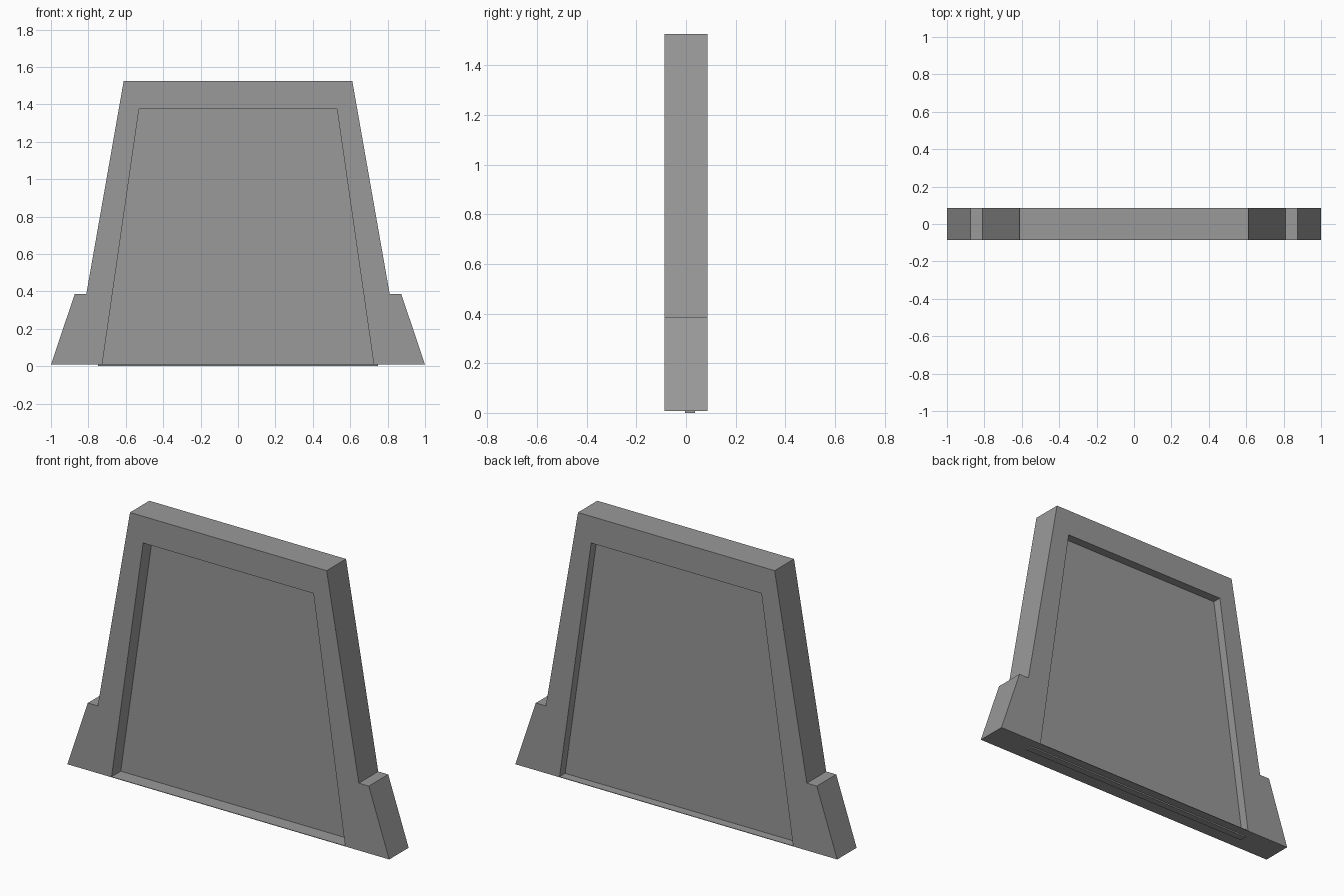
import bpy, bmesh

cube = bpy.data.objects.get("Cube")
if cube:
    bpy.data.objects.remove(cube, do_unlink=True)

grey = bpy.data.materials.new("mid grey")
grey.use_nodes = True
grey.diffuse_color = (0.32, 0.32, 0.32, 1)
grey.node_tree.nodes["Principled BSDF"].inputs["Base Color"].default_value = (0.32, 0.32, 0.32, 1)


def extrude_profile(name, half, y0, y1):
    """Mirror a right-hand (x, z) outline in x and extrude it from y0 to y1."""
    outline = half + [(-x, z) for x, z in reversed(half)]
    bm = bmesh.new()
    face = bm.faces.new([bm.verts.new((x, y0, z)) for x, z in outline])
    ext = bmesh.ops.extrude_face_region(bm, geom=[face])
    moved = [v for v in ext["geom"] if isinstance(v, bmesh.types.BMVert)]
    bmesh.ops.translate(bm, verts=moved, vec=(0, y1 - y0, 0))
    bmesh.ops.recalc_face_normals(bm, faces=bm.faces)
    mesh = bpy.data.meshes.new(name)
    bm.to_mesh(mesh)
    bm.free()
    mesh.materials.append(grey)
    obj = bpy.data.objects.new(name, mesh)
    bpy.context.collection.objects.link(obj)
    return obj


DEPTH = 0.086   # half thickness of the frame
BASE = 0.008    # underside of the frame

# Tapered surround with a stepped foot on each side, open at the bottom
extrude_profile("frame", [
    (0.529, 1.376), (0.726, BASE), (1.0, BASE), (0.873, 0.386),
    (0.811, 0.386), (0.611, 1.526)][::-1][::-1], -DEPTH, DEPTH)

# Thin sill closing the bottom of the opening
extrude_profile("sill", [(0.726, BASE), (0.726, BASE + 0.003)], -DEPTH, DEPTH)

# Recessed panel, edges buried in the frame and poking just below the sill
extrude_profile("panel", [(0.75, 0.0), (0.552, 1.40)], -0.004, 0.036)
